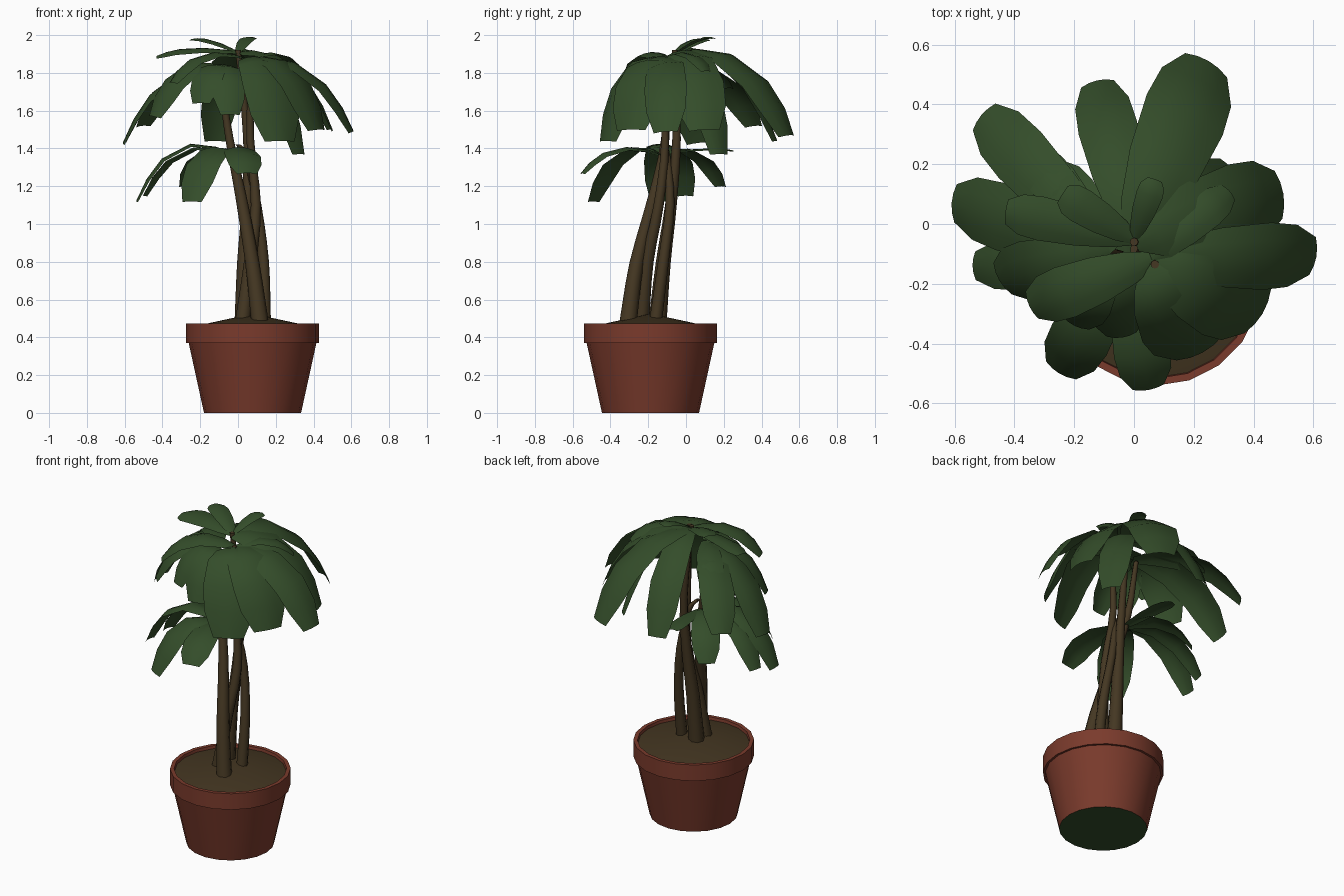
import bpy, math
from mathutils import Vector, Matrix

if "Cube" in bpy.data.objects:
    bpy.data.objects.remove(bpy.data.objects["Cube"])


def material(name, rgb):
    m = bpy.data.materials.new(name)
    m.diffuse_color = (*rgb, 1)
    m.use_nodes = True
    m.node_tree.nodes["Principled BSDF"].inputs["Base Color"].default_value = m.diffuse_color
    return m


LEAF = material("leaf green", (0.034, 0.074, 0.023))
POT = material("terracotta", (0.195, 0.043, 0.025))
BARK = material("bark brown", (0.058, 0.038, 0.016))
SOIL = material("soil brown", (0.056, 0.036, 0.015))


def mesh_object(name, verts, faces, mats, angle=35):
    me = bpy.data.meshes.new(name)
    me.from_pydata(verts, [], faces)
    for m in mats:
        me.materials.append(m)
    ob = bpy.data.objects.new(name, me)
    bpy.context.collection.objects.link(ob)
    bpy.ops.object.select_all(action='DESELECT')
    ob.select_set(True)
    bpy.context.view_layer.objects.active = ob
    bpy.ops.object.shade_smooth_by_angle(angle=math.radians(angle))
    return ob


def lathe(name, profile, centre, mats, sides=20):
    """Spin (radius, z) points; radius 0 gives a pole."""
    verts, rings = [], []
    for r, z in profile:
        n = 1 if r == 0 else sides
        rings.append([len(verts) + i for i in range(n)])
        for i in range(n):
            a = 2 * math.pi * i / sides
            verts.append((centre[0] + r * math.cos(a), centre[1] + r * math.sin(a), z))
    faces = []
    for lo, hi in zip(rings, rings[1:]):
        for i in range(sides):
            j = (i + 1) % sides
            q = [lo[i % len(lo)], lo[j % len(lo)], hi[j % len(hi)], hi[i % len(hi)]]
            faces.append(list(dict.fromkeys(q)))
    return mesh_object(name, verts, faces, mats)


# pot with rim; underside is dark green
CENTRE = (0.077, -0.188)
pot = lathe("pot", [(0, 0), (0.257, 0), (0.338, 0.37), (0.352, 0.37), (0.352, 0.473),
                    (0.328, 0.473), (0.322, 0.43)], CENTRE, [POT, LEAF])
for p in pot.data.polygons:
    if p.center.z < 0.001:
        p.material_index = 1
lathe("soil", [(0.325, 0.455), (0, 0.525)], CENTRE, [SOIL])


# intertwined trunks: smooth path through a few points, tapering upward
def trunk(name, pts, r0, r1, sides=8):
    P = [Vector(p) for p in pts]
    P = [2 * P[0] - P[1]] + P + [2 * P[-1] - P[-2]]
    path = []
    for k in range(1, len(P) - 2):
        a, b, c, d = P[k - 1:k + 3]
        for s in range(3):
            t = s / 3
            path.append(0.5 * (2 * b + (c - a) * t + (2 * a - 5 * b + 4 * c - d) * t * t
                               + (3 * b - a - 3 * c + d) * t ** 3))
    path.append(P[-2])
    verts, faces = [], []
    for k, c in enumerate(path):
        r = r0 + (r1 - r0) * k / (len(path) - 1)
        for i in range(sides):
            a = 2 * math.pi * i / sides
            verts.append((c.x + r * math.cos(a), c.y + r * math.sin(a), c.z))
            if k:
                o, j = (k - 1) * sides, (i + 1) % sides
                faces.append((o + i, o + j, o + sides + j, o + sides + i))
    faces.append(tuple(range(len(verts) - sides, len(verts))))
    mesh_object(name, verts, faces, [BARK], 60)


trunk("left_trunk", [(0.03, -0.15, 0.49), (0.035, -0.12, 0.8), (0.05, -0.08, 1.1),
                     (0.05, -0.05, 1.45), (0.0, -0.06, 1.92)], 0.048, 0.014)
trunk("front_trunk", [(0.115, -0.305, 0.49), (0.075, -0.26, 0.8), (0.015, -0.17, 1.15),
                      (-0.045, -0.11, 1.45), (-0.1, -0.1, 1.82)], 0.046, 0.014)
trunk("middle_trunk", [(0.025, -0.235, 0.49), (0.065, -0.205, 0.8), (0.095, -0.145, 1.1),
                       (0.065, -0.11, 1.45), (0.07, -0.135, 1.88)], 0.04, 0.014)
trunk("right_trunk", [(0.14, -0.16, 0.49), (0.135, -0.12, 0.8), (0.1, -0.085, 1.1),
                      (0.05, -0.1, 1.35), (0.0, -0.12, 1.42)], 0.034, 0.014)

# drooping blunt leaves: (position along leaf, width factor)
SHAPE = [(0, .32), (.13, .62), (.36, .88), (.66, 1), (.85, .92), (1, .56)]


def leaf(name, base, tip, width, lift=0.1, roll=0):
    b, t = Vector(base), Vector(tip)
    flat = Vector((t.x - b.x, t.y - b.y, 0))
    ctrl = b + flat * 0.66
    ctrl.z = max(b.z, t.z) + lift
    side0 = Vector((-flat.y, flat.x, 0)).normalized()
    verts, faces = [], []
    for k, (u, w) in enumerate(SHAPE):
        c = b * (1 - u) ** 2 + ctrl * 2 * u * (1 - u) + t * u * u
        tangent = ((ctrl - b) * (1 - u) + (t - ctrl) * u).normalized()
        side = Matrix.Rotation(math.radians(roll), 3, tangent) @ side0
        up = tangent.cross(side)
        for s in (-1, -.5, 0, .5, 1):
            verts.append(c + side * s * w * width / 2 - up * s * s * w * width * 0.11)
        if k:
            for i in range(4):
                o = (k - 1) * 5 + i
                faces.append((o, o + 5, o + 6, o + 1))
    mesh_object(name, verts, faces, [LEAF], 40)


A, B, C = (0.0, -0.05, 1.91), (-0.08, -0.1, 1.83), (0.06, -0.12, 1.87)
L = (-0.03, -0.13, 1.37)
CROWNS = {
    "left_crown_leaf": (A, [
        ((0.25, 0.545, 1.47), .29, .1, 8), ((-0.125, 0.48, 1.44), .2, .06, 0),
        ((-0.43, 0.04, 1.89), .15, .05, -10), ((-0.24, 0.1, 1.98), .12, .02, 0),
        ((0.07, 0.15, 1.985), .09, .03, 0), ((0.50, 0.10, 1.5), .29, .07, 8),
        ((0.33, 0.18, 1.37), .2, .03, 0)]),
    "front_crown_leaf": (B, [
        ((-0.51, 0.365, 1.52), .21, .07, -8), ((-0.61, 0.07, 1.43), .23, .06, -15),
        ((-0.45, -0.19, 1.57), .22, .09, -18), ((-0.34, 0.23, 1.72), .16, .07, 0),
        ((-0.2, -0.34, 1.64), .18, .08, 0), ((-0.04, -0.38, 1.58), .18, .08, 0)]),
    "right_crown_leaf": (C, [
        ((-0.35, -0.275, 1.75), .18, .12, -5), ((0.32, 0.11, 1.81), .12, .1, 0),
        ((0.61, -0.11, 1.49), .23, .07, 12), ((0.43, -0.30, 1.5), .31, .1, 5),
        ((0.23, -0.43, 1.44), .32, .11, 0)]),
    "lower_leaf": (L, [
        ((-0.54, -0.14, 1.12), .17, .19, 0), ((-0.25, -0.5, 1.12), .21, .15, 0),
        ((0.05, -0.555, 1.27), .19, .11, 0), ((-0.28, 0.19, 1.2), .17, .11, 0),
        ((-0.08, 0.25, 1.39), .1, .03, 0), ((-0.5, 0.0, 1.15), .15, .14, 0)]),
}
for name, (base, leaves) in CROWNS.items():
    for i, (tip, width, lift, roll) in enumerate(leaves, 1):
        leaf(f"{name}_{i}", base, tip, width, lift, roll)
